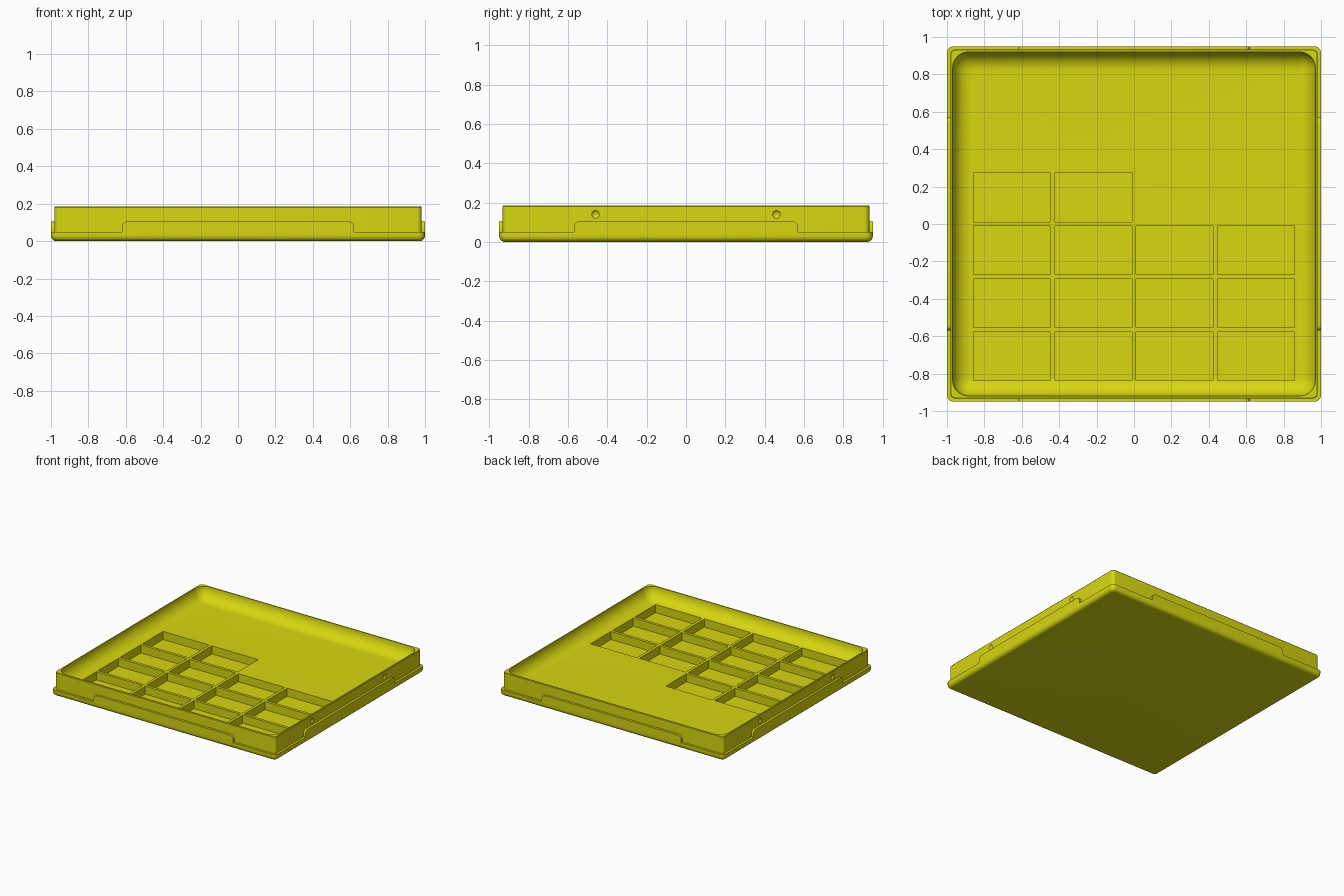
import bpy, bmesh
from math import sin, cos, pi
from mathutils import Matrix, Vector

if "Cube" in bpy.data.objects:
    bpy.data.objects.remove(bpy.data.objects["Cube"], do_unlink=True)

yellow = bpy.data.materials.new("yellow plastic")
yellow.use_nodes = True
color = (0.68, 0.68, 0.005, 1)
yellow.diffuse_color = color
yellow.node_tree.nodes["Principled BSDF"].inputs["Base Color"].default_value = color

HX, HY = 1.0, 0.95            # half size of the flange
LEDGE, TAB_TOP, TOP, FLOOR = 0.05, 0.105, 0.185, 0.085
BODY, WALL = 0.018, 0.03      # insets of outer wall and cavity


def finish(bm, name):
    bmesh.ops.recalc_face_normals(bm, faces=bm.faces)
    mesh = bpy.data.meshes.new(name)
    bm.to_mesh(mesh)
    bm.free()
    mesh.materials.append(yellow)
    obj = bpy.data.objects.new(name, mesh)
    bpy.context.collection.objects.link(obj)
    return obj


def activate(obj):
    bpy.ops.object.select_all(action='DESELECT')
    obj.select_set(True)
    bpy.context.view_layer.objects.active = obj


def ring(bm, inset, z, radius, steps=6):
    """Rounded rectangle loop of vertices."""
    verts = []
    for i, (sx, sy) in enumerate([(1, 1), (-1, 1), (-1, -1), (1, -1)]):
        for k in range(steps + 1):
            a = (i + k / steps) * pi / 2
            verts.append(bm.verts.new((sx * (HX - inset - radius) + radius * cos(a),
                                       sy * (HY - inset - radius) + radius * sin(a), z)))
    return verts


# Tray shell: section running from the underside, over the rim, to the floor
section = []
R = 0.03
for k in range(6):
    a = k / 5 * pi / 2
    section.append((R * (1 - sin(a)), R * (1 - cos(a)), 0.035 - R * (1 - sin(a)) * 0.9))
section += [(0, LEDGE, 0.035), (BODY, LEDGE, 0.025),
            (BODY, TOP - 0.004, 0.025), (BODY + 0.003, TOP, 0.022), (WALL, TOP, 0.085)]
DEPTH = TOP - FLOOR
for k in range(1, 11):
    a = k / 10 * pi / 2
    inset = DEPTH * (1 - cos(a))
    section.append((WALL + inset, TOP - DEPTH * sin(a), max(0.085 - inset * 0.8, 0.004)))

bm = bmesh.new()
rings = [ring(bm, *s) for s in section]
for lo, hi in zip(rings, rings[1:]):
    for i in range(len(lo)):
        j = (i + 1) % len(lo)
        bm.faces.new((lo[i], lo[j], hi[j], hi[i]))
bm.faces.new(rings[0][::-1])
bm.faces.new(rings[-1])
tray = finish(bm, "tray")

# Cutters: three full rows of compartments, a half row, and side dimples
cut = bmesh.new()
PX, PY, W, D, BASE = 0.4345, 0.283, 0.412, 0.26, 0.02
for row in range(4):
    for col in range(2 if row == 3 else 4):
        x, y = (col - 1.5) * PX, -0.707 + row * PY
        place = Matrix.Translation((x, y, BASE + 0.05)) @ Matrix.Diagonal((W, D, 0.1, 1))
        bmesh.ops.create_cube(cut, size=1, matrix=place)
for sx in (-1, 1):
    for sy in (-1, 1):
        place = Matrix.Translation((sx * (HX - BODY + 0.018), sy * 0.46, 0.14))
        bmesh.ops.create_uvsphere(cut, u_segments=20, v_segments=12, radius=0.027, matrix=place)
cutter = finish(cut, "compartment_cutter")
cutter.hide_render = True

activate(tray)
mod = tray.modifiers.new("compartments", 'BOOLEAN')
mod.operation, mod.solver, mod.object = 'DIFFERENCE', 'EXACT', cutter
bpy.ops.object.modifier_apply(modifier=mod.name)
bpy.data.objects.remove(cutter, do_unlink=True)
activate(tray)
bpy.ops.object.shade_smooth_by_angle(angle=0.6)


# Raised tabs in the middle of each side, flush with the flange
def tab(name, half, distance, turn):
    r = 0.03
    arc = [(half - r + r * sin(k * pi / 10), TAB_TOP - r + r * cos(k * pi / 10))
           for k in range(6)]
    profile = arc + [(half, LEDGE)]
    profile += [(-x, z) for x, z in reversed(profile)]
    bm = bmesh.new()
    face = bm.faces.new([bm.verts.new((x, -distance, z)) for x, z in profile])
    out = bmesh.ops.extrude_face_region(bm, geom=[face])
    moved = [v for v in out["geom"] if isinstance(v, bmesh.types.BMVert)]
    bmesh.ops.translate(bm, verts=moved, vec=Vector((0, BODY + 0.004, 0)))
    bm.transform(Matrix.Rotation(turn, 4, 'Z'))
    obj = finish(bm, name)
    activate(obj)
    bpy.ops.object.shade_smooth_by_angle(angle=0.6)


tab("front_tab", 0.62, HY, 0)
tab("left_tab", 0.57, HX, pi / 2)
tab("back_tab", 0.62, HY, pi)
tab("right_tab", 0.57, HX, -pi / 2)
